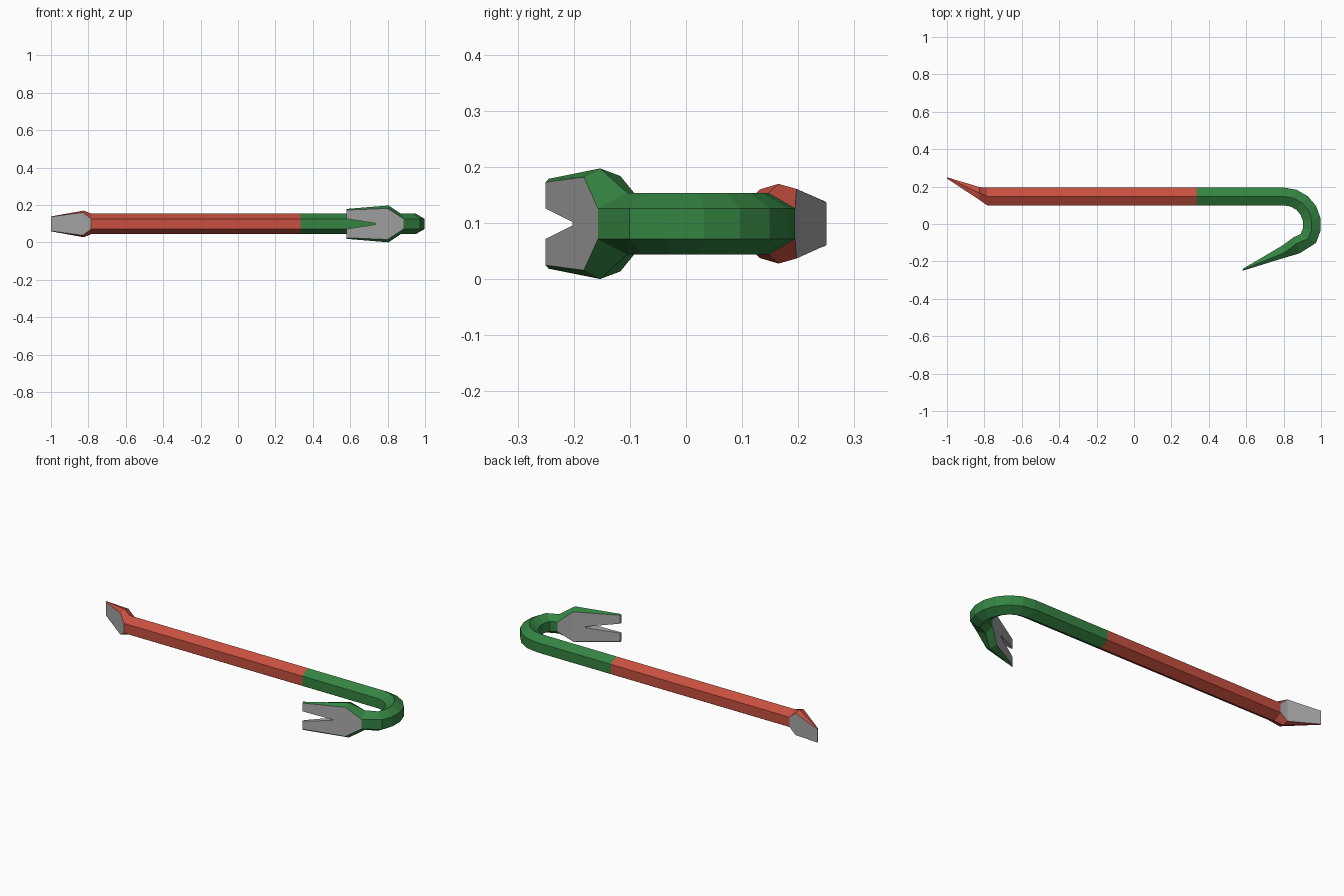
import bpy
from math import cos, sin, radians

if "Cube" in bpy.data.objects:
    bpy.data.objects.remove(bpy.data.objects["Cube"])

ZC = 0.0985          # mid height of the bar
YB = 0.147           # centre line of the straight shaft
AP, SIDE, R = 0.0475, 0.0275, 0.055   # hexagon apothem, half side, radius


def material(name, rgb):
    m = bpy.data.materials.new(name)
    m.diffuse_color = (*rgb, 1)
    m.use_nodes = True
    m.node_tree.nodes["Principled BSDF"].inputs["Base Color"].default_value = m.diffuse_color
    return m


red = material("red_paint", (0.57, 0.08, 0.05))
green = material("green_paint", (0.035, 0.23, 0.055))
steel = material("bare_steel", (0.4, 0.4, 0.4))


def hexagon(x, y, nx, ny):
    """Regular section: outer, middle and inner points as (x, y, half height)."""
    return [(x + nx * AP, y + ny * AP, SIDE), (x, y, R), (x - nx * AP, y - ny * AP, SIDE)]


def loft(name, sections, paint, blade_start):
    """Skin six-sided sections; the broad faces from blade_start on are bare steel."""
    verts, faces, mats = [], [], []
    for o, m, i in sections:
        for (x, y, h), s in ((o, -1), (o, 1), (m, 1), (i, 1), (i, -1), (m, -1)):
            verts.append((x, y, ZC + s * h))
    for k in range(len(sections) - 1):
        for j in range(6):
            a, b = k * 6 + j, k * 6 + (j + 1) % 6
            faces.append((a, b, b + 6, a + 6))
            mats.append(1 if k >= blade_start and j in (0, 3) else 0)
    last = len(verts) - 6
    faces += [tuple(range(5, -1, -1)), tuple(range(last, last + 6))]
    mats += [0, 1]
    return mesh_object(name, verts, faces, (paint, steel), mats)


def mesh_object(name, verts, faces, materials, mats=None):
    me = bpy.data.meshes.new(name)
    me.from_pydata(verts, [], faces)
    for m in materials:
        me.materials.append(m)
    if mats:
        me.polygons.foreach_set("material_index", mats)
    ob = bpy.data.objects.new(name, me)
    bpy.context.collection.objects.link(ob)
    bpy.context.view_layer.objects.active = ob
    ob.select_set(True)
    bpy.ops.object.mode_set(mode='EDIT')
    bpy.ops.mesh.select_all(action='SELECT')
    bpy.ops.mesh.normals_make_consistent(inside=False)
    bpy.ops.object.mode_set(mode='OBJECT')
    ob.select_set(False)
    return ob


# Red shaft with the chisel end
loft("shaft", [
    hexagon(0.335, YB, 0, 1),
    hexagon(-0.785, YB, 0, 1),
    [(-0.825, 0.197, 0.062), (-0.825, 0.165, 0.071), (-0.83, 0.131, 0.061)],
    [(-1.0, 0.25, 0.038), (-1.0, 0.247, 0.04), (-1.0, 0.243, 0.038)],
], red, 1)

# Green hook: straight piece, bend, then the flared claw
bend = []
for deg in range(90, -31, -20):
    c, s = cos(radians(deg)), sin(radians(deg))
    bend.append(hexagon(0.803 + 0.1495 * c, -0.0025 + 0.1495 * s, c, s))
hook = loft("hook", [hexagon(0.335, YB, 0, 1)] + bend + [
    [(0.885, -0.157, SIDE), (0.87, -0.105, R), (0.855, -0.07, SIDE)],
    [(0.80, -0.182, 0.083), (0.805, -0.153, 0.0985), (0.79, -0.117, 0.085)],
    [(0.58, -0.25, 0.074), (0.581, -0.245, 0.08), (0.583, -0.239, 0.074)],
], green, len(bend) + 1)

# V notch of the claw
plan = [(0.54, -0.033), (0.735, -0.003), (0.735, 0.003), (0.54, 0.033)]
cutter = mesh_object("notch_cutter",
                     [(x, y, ZC + z) for y in (-0.4, -0.02) for x, z in plan],
                     [(0, 1, 2, 3), (7, 6, 5, 4)] +
                     [(i, (i + 1) % 4, (i + 1) % 4 + 4, i + 4) for i in range(4)], (steel,))
cutter.hide_render = True
cutter.hide_set(True)
cut = hook.modifiers.new("notch", 'BOOLEAN')
cut.operation = 'DIFFERENCE'
cut.solver = 'EXACT'
cut.material_mode = 'TRANSFER'
cut.object = cutter
